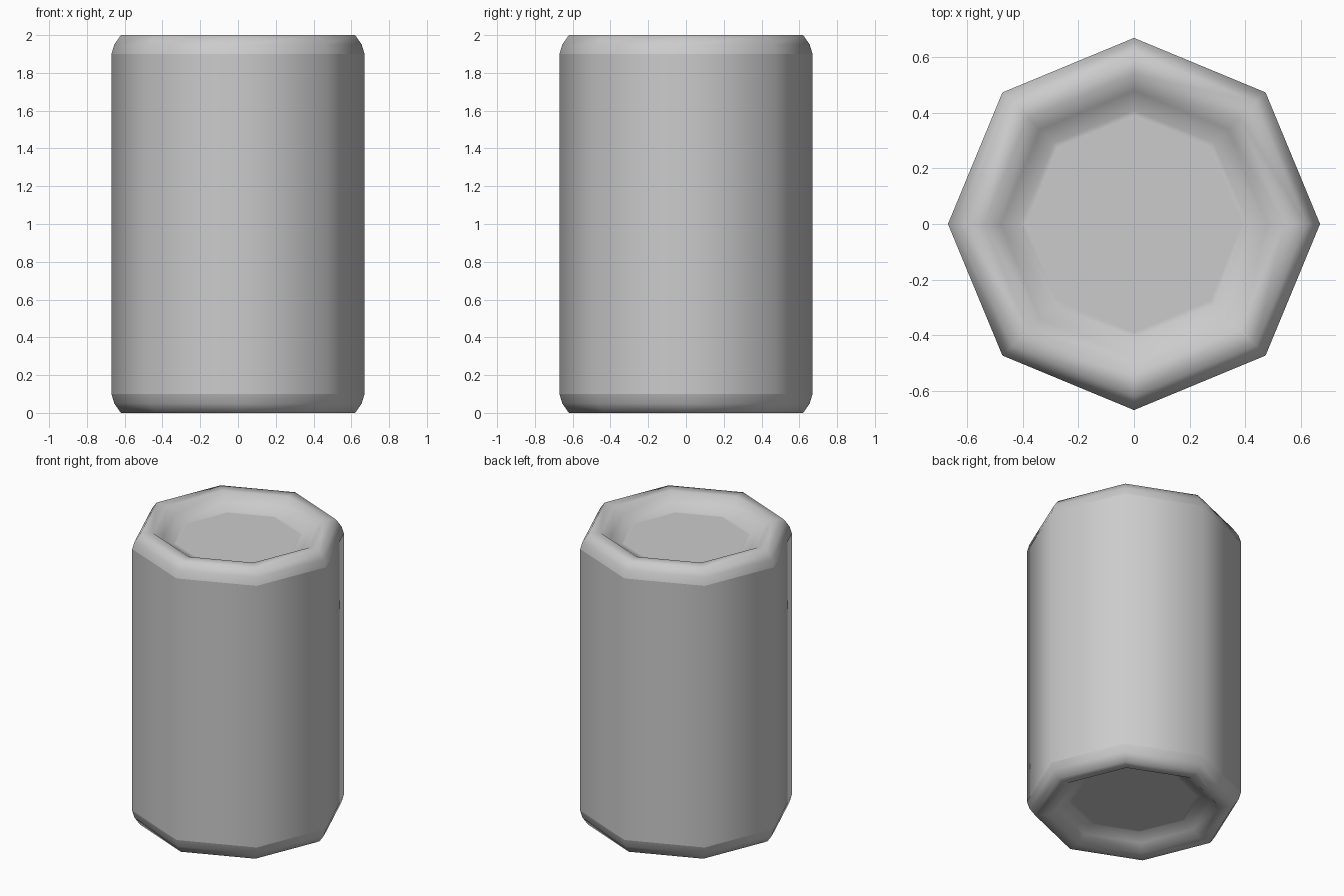
import bpy, bmesh, math

if "Cube" in bpy.data.objects:
    bpy.data.objects.remove(bpy.data.objects["Cube"])

SIDES = 8
R = 0.67


def lathe(name, profile, cap=False, flip=False):
    """Turn a (radius, z) profile into a smooth-shaded eight-sided part."""
    bm = bmesh.new()
    rings = [[bm.verts.new((r * math.cos(2 * math.pi * i / SIDES),
                            r * math.sin(2 * math.pi * i / SIDES), z))
              for i in range(SIDES)] for r, z in profile]
    for a, b in zip(rings, rings[1:]):
        for i in range(SIDES):
            j = (i + 1) % SIDES
            bm.faces.new((a[i], a[j], b[j], b[i]))
    if cap:
        bm.faces.new(rings[-1])
    if flip:
        bmesh.ops.reverse_faces(bm, faces=bm.faces[:])
    for f in bm.faces:
        f.smooth = True
    mesh = bpy.data.meshes.new(name)
    bm.to_mesh(mesh)
    bm.free()
    obj = bpy.data.objects.new(name, mesh)
    bpy.context.collection.objects.link(obj)
    return obj


# Straight wall
lathe("can_wall", [(R, 0.1), (R, 1.9)])

# Rounded rim stepping down to a recessed lid, same at both ends
rim = [(R, 1.9), (0.655, 1.95), (0.62, 2.0), (0.54, 2.0),
       (0.48, 1.955), (0.41, 1.915), (0.39, 1.915)]
lathe("top_lid", rim, cap=True)
lathe("bottom_lid", [(r, 2.0 - z) for r, z in rim], cap=True, flip=True)
